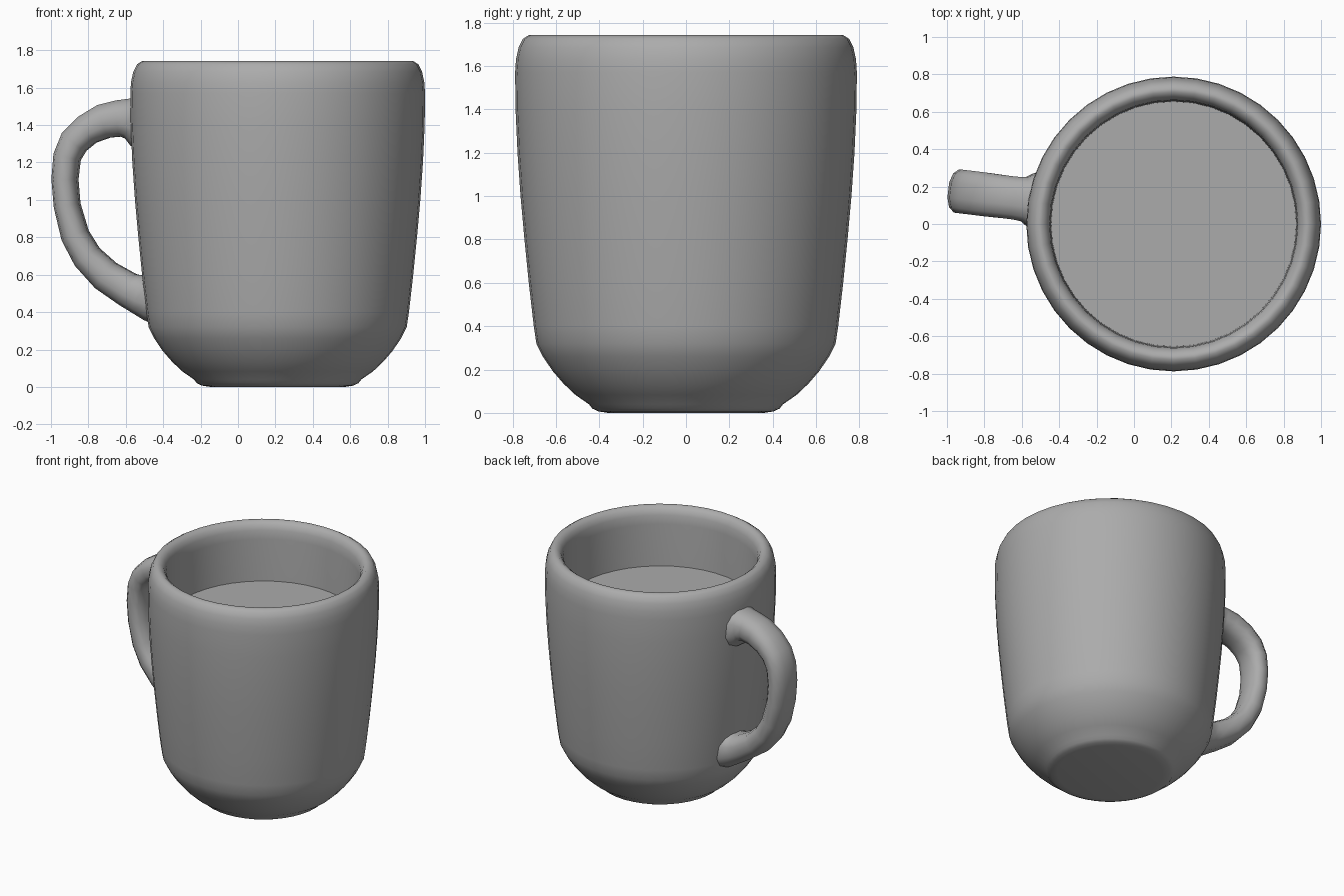
import bpy, bmesh, math
from mathutils import Vector

cube = bpy.data.objects.get("Cube")
if cube:
    bpy.data.objects.remove(cube, do_unlink=True)

AXIS = Vector((0.212, 0, 0))       # centre line of the mug
HANDLE_ANGLE = math.radians(173)   # direction the handle points
GREY = (0.41, 0.41, 0.41, 1)

glaze = bpy.data.materials.new("grey_glaze")
glaze.use_nodes = True
glaze.diffuse_color = GREY
glaze.node_tree.nodes["Principled BSDF"].inputs["Base Color"].default_value = GREY


def finish(name, bm, angle):
    """Turn a bmesh into a smooth shaded object standing on the mug's axis."""
    bmesh.ops.recalc_face_normals(bm, faces=bm.faces)
    mesh = bpy.data.meshes.new(name)
    bm.to_mesh(mesh)
    bm.free()
    mesh.materials.append(glaze)
    obj = bpy.data.objects.new(name, mesh)
    bpy.context.collection.objects.link(obj)
    obj.location = AXIS
    bpy.ops.object.select_all(action="DESELECT")
    obj.select_set(True)
    bpy.context.view_layer.objects.active = obj
    bpy.ops.object.shade_smooth_by_angle(angle=math.radians(angle))


# Mug body: closed profile of (radius, height) spun round the axis
profile = [
    (0, 0.003), (0.36, 0.0), (0.405, 0.007), (0.432, 0.02), (0.448, 0.04),
    (0.51, 0.083), (0.565, 0.135), (0.615, 0.193), (0.66, 0.26), (0.69, 0.32),
    (0.702, 0.4), (0.725, 0.6), (0.745, 0.8), (0.763, 1.0), (0.777, 1.2),
    (0.786, 1.4), (0.788, 1.57), (0.784, 1.63), (0.772, 1.685), (0.752, 1.725),
    (0.725, 1.742), (0.705, 1.741), (0.68, 1.72), (0.664, 1.685),
    (0.659, 1.62), (0.655, 1.31), (0.63, 0.8), (0.58, 0.33), (0.4, 0.14), (0, 0.12),
]
bm = bmesh.new()
verts = [bm.verts.new((r, 0, z)) for r, z in profile]
edges = [bm.edges.new(pair) for pair in zip(verts, verts[1:])]
bmesh.ops.spin(bm, geom=verts + edges, cent=(0, 0, 0), axis=(0, 0, 1),
               angle=math.tau, steps=40, use_merge=True)
bmesh.ops.remove_doubles(bm, verts=bm.verts, dist=0.0005)
finish("mug_body", bm, 60)

# Flat drink surface inside the mug
bm = bmesh.new()
bmesh.ops.create_circle(bm, cap_ends=True, segments=40, radius=0.656)
bmesh.ops.translate(bm, verts=bm.verts, vec=(0, 0, 1.307))
finish("drink_surface", bm, 30)

# Handle: rounded sections (distance, height, half thickness, half width)
path = [
    (0.72, 1.42, 0.165, 0.17), (0.77, 1.425, 0.14, 0.147), (0.81, 1.435, 0.11, 0.122),
    (0.86, 1.435, 0.1, 0.118), (0.94, 1.42, 0.095, 0.118), (1.03, 1.375, 0.085, 0.12),
    (1.1, 1.31, 0.08, 0.12), (1.138, 1.23, 0.073, 0.12), (1.15, 1.11, 0.07, 0.12),
    (1.138, 0.97, 0.07, 0.12), (1.095, 0.81, 0.075, 0.12), (1.03, 0.695, 0.08, 0.12),
    (0.93, 0.595, 0.088, 0.118), (0.81, 0.52, 0.095, 0.118), (0.75, 0.495, 0.108, 0.125),
    (0.7, 0.485, 0.133, 0.145), (0.65, 0.48, 0.15, 0.16),
]
SIDES = 12
outward = Vector((math.cos(HANDLE_ANGLE), math.sin(HANDLE_ANGLE), 0))
sideways = Vector((-outward.y, outward.x, 0))
up = Vector((0, 0, 1))
offset = sideways * -0.034         # handle sits slightly off the axis


def rounded(value):
    """Soften a circle coordinate towards a rounded square."""
    return math.copysign(abs(value) ** 0.8, value)


bm = bmesh.new()
rings = []
for i, (dist, height, thick, width) in enumerate(path):
    before, after = path[max(i - 1, 0)], path[min(i + 1, len(path) - 1)]
    tangent = (outward * (after[0] - before[0]) + up * (after[1] - before[1])).normalized()
    normal = tangent.cross(sideways)
    centre = outward * dist + up * height + offset
    ring = []
    for k in range(SIDES):
        a = math.tau * (k + 0.5) / SIDES
        ring.append(bm.verts.new(centre + normal * thick * rounded(math.cos(a))
                                 + sideways * width * rounded(math.sin(a))))
    rings.append(ring)
for a, b in zip(rings, rings[1:]):
    for k in range(SIDES):
        n = (k + 1) % SIDES
        bm.faces.new((a[k], a[n], b[n], b[k]))
bm.faces.new(rings[0])
bm.faces.new(rings[-1])
finish("handle", bm, 70)
